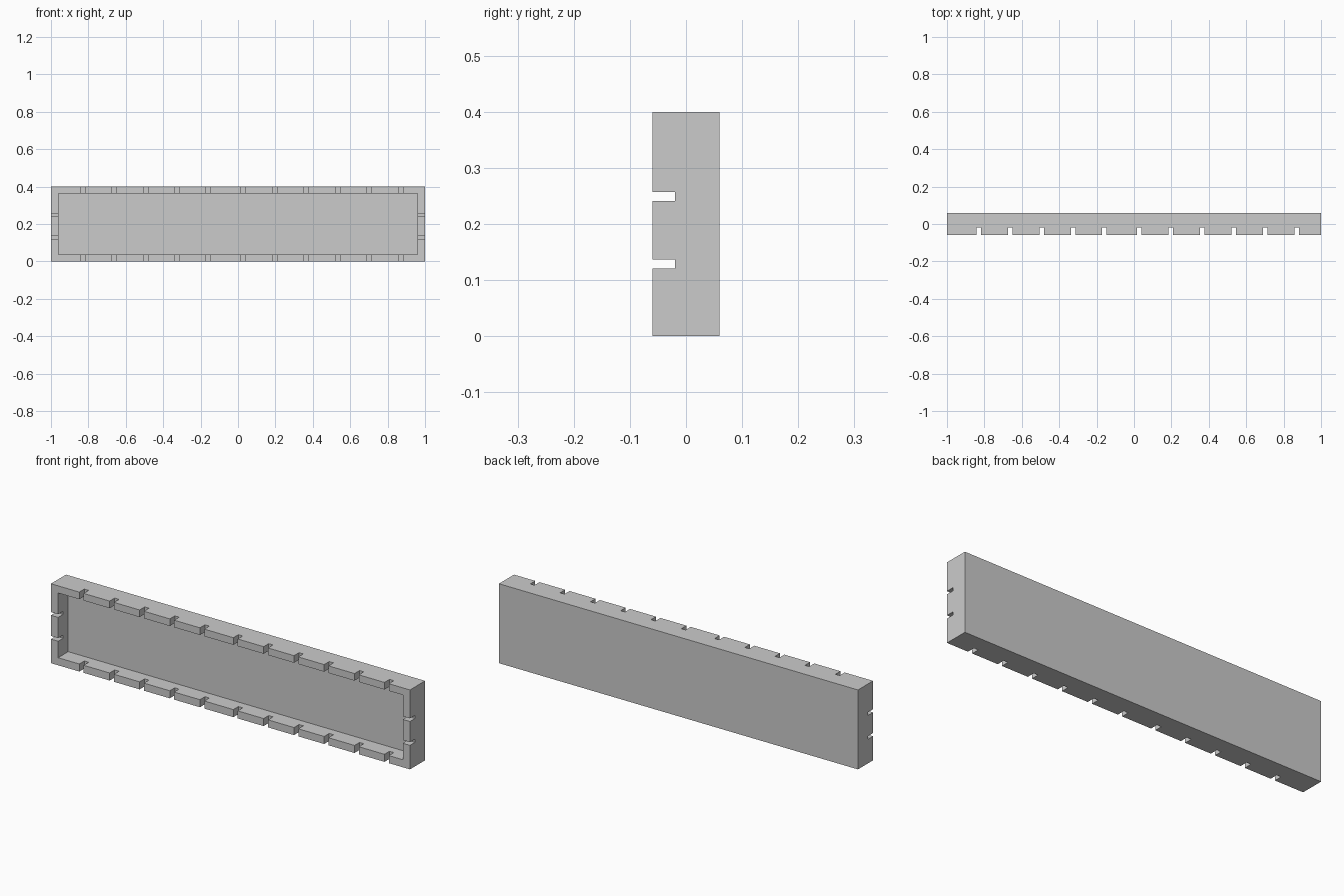
import bpy

if "Cube" in bpy.data.objects:
    bpy.data.objects.remove(bpy.data.objects["Cube"])


def box(name, x, y, z):
    """Box from (min, max) ranges on each axis."""
    bpy.ops.mesh.primitive_cube_add(size=1, location=[(a + b) / 2 for a, b in (x, y, z)])
    ob = bpy.context.object
    ob.name = name
    ob.scale = [b - a for a, b in (x, y, z)]
    bpy.ops.object.transform_apply(location=True, rotation=False, scale=True)
    return ob


def cut(target, cutter):
    cutter.hide_render = True
    mod = target.modifiers.new("cut", 'BOOLEAN')
    mod.operation = 'DIFFERENCE'
    mod.solver = 'EXACT'
    mod.object = cutter
    bpy.context.view_layer.objects.active = target
    bpy.ops.object.modifier_apply(modifier=mod.name)
    bpy.data.objects.remove(cutter, do_unlink=True)


# Solid slab
tray = box("notched_tray", (-1, 1), (-0.06, 0.06), (0, 0.4))

# Recess open to the front
cut(tray, box("recess_cutter", (-0.96, 0.96), (-0.1, 0.02), (0.038, 0.364)))

# Notches through the top and bottom rims
notch_x = [-0.83, -0.661, -0.494, -0.326, -0.158,
           0.028, 0.197, 0.366, 0.534, 0.703, 0.87]
for x in notch_x:
    cut(tray, box("notch_cutter", (x - 0.012, x + 0.012), (-0.1, -0.02), (-0.1, 0.5)))

# Notches through the left and right rims
for z in (0.129, 0.249):
    cut(tray, box("side_notch_cutter", (-1.1, 1.1), (-0.1, -0.02), (z - 0.008, z + 0.008)))
